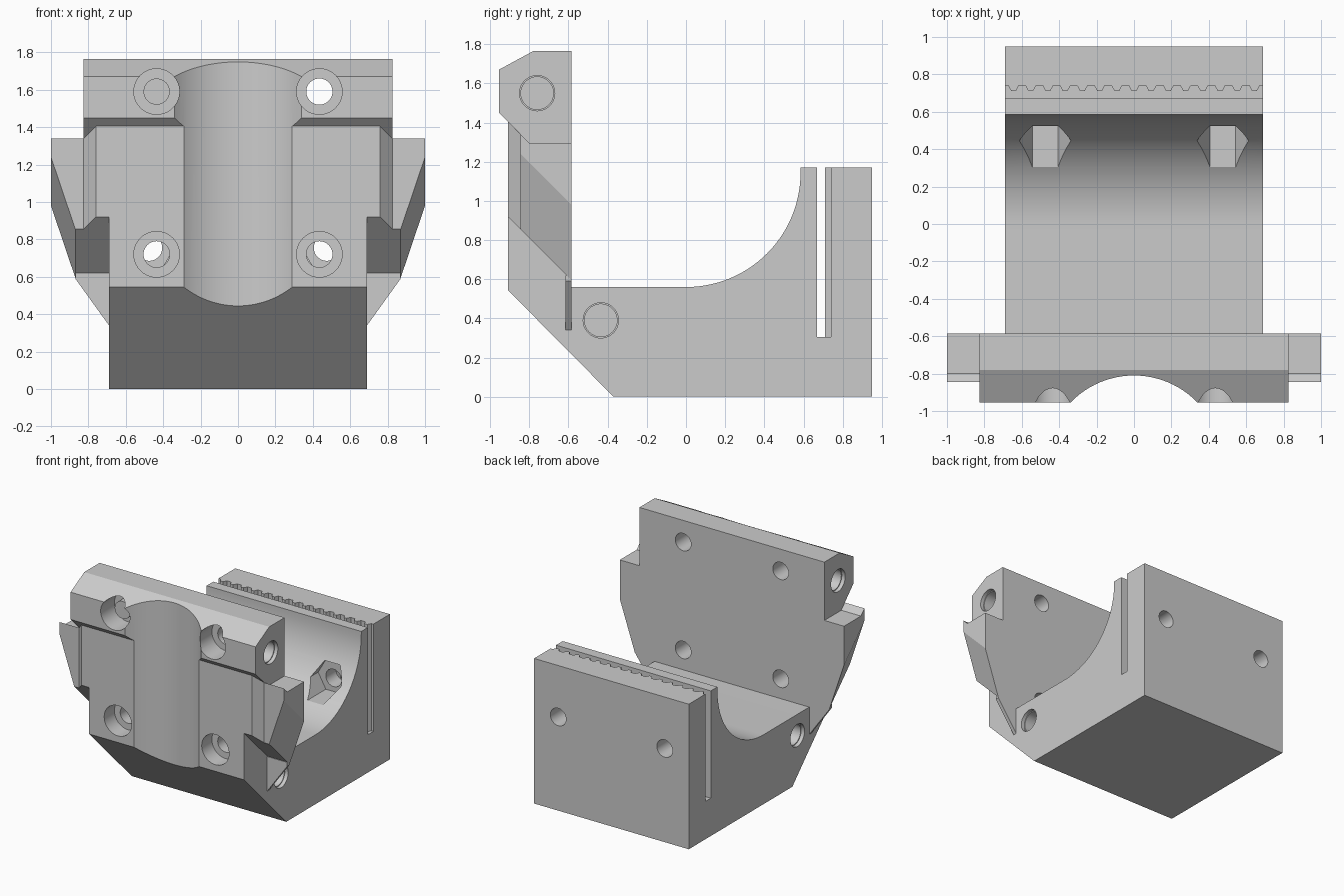
import bpy, bmesh, math
from mathutils import Vector

if "Cube" in bpy.data.objects:
    bpy.data.objects.remove(bpy.data.objects["Cube"], do_unlink=True)

grey = bpy.data.materials.new("plastic grey")
grey.use_nodes = True
COLOUR = (0.6, 0.6, 0.6, 1)
grey.diffuse_color = COLOUR
grey.node_tree.nodes["Principled BSDF"].inputs["Base Color"].default_value = COLOUR


def prism(name, pts, axis, a, b):
    """Extrude a 2D outline along an axis from a to b."""
    def place(p, d):
        return {"x": (d, p[0], p[1]), "y": (p[0], d, p[1]), "z": (p[0], p[1], d)}[axis]
    bm = bmesh.new()
    lo = [bm.verts.new(place(p, a)) for p in pts]
    hi = [bm.verts.new(place(p, b)) for p in pts]
    bm.faces.new(lo)
    bm.faces.new(hi)
    for i in range(len(pts)):
        j = (i + 1) % len(pts)
        bm.faces.new((lo[i], lo[j], hi[j], hi[i]))
    bmesh.ops.recalc_face_normals(bm, faces=bm.faces)
    me = bpy.data.meshes.new(name)
    bm.to_mesh(me)
    bm.free()
    me.materials.append(grey)
    ob = bpy.data.objects.new(name, me)
    bpy.context.collection.objects.link(ob)
    return ob


def slice_off(ob, point, normal):
    """Remove everything on the positive side of a plane and cap it."""
    bm = bmesh.new()
    bm.from_mesh(ob.data)
    res = bmesh.ops.bisect_plane(bm, geom=bm.verts[:] + bm.edges[:] + bm.faces[:],
                                 plane_co=point, plane_no=normal, clear_outer=True)
    edges = [e for e in res["geom_cut"] if isinstance(e, bmesh.types.BMEdge)]
    bmesh.ops.holes_fill(bm, edges=[e for e in edges if e.is_boundary])
    bmesh.ops.recalc_face_normals(bm, faces=bm.faces)
    bm.to_mesh(ob.data)
    bm.free()


def circle(u, v, r, n=40):
    return [(u + r * math.cos(math.tau * i / n), v + r * math.sin(math.tau * i / n))
            for i in range(n)]


def combine(target, tool, operation):
    bpy.context.view_layer.objects.active = target
    mod = target.modifiers.new("bool", 'BOOLEAN')
    mod.operation, mod.solver, mod.object = operation, 'EXACT', tool
    bpy.ops.object.modifier_apply(modifier=mod.name)
    bpy.data.objects.remove(tool, do_unlink=True)


BACK, FRONT, STEP = -0.585, -0.91, -0.845

# Base block with curved floor, rear wall and front plate
R = 0.585
curve = [(R * math.cos(t), 1.145 - R * math.sin(t))
         for t in (math.pi / 2 * i / 28 for i in range(29))]
body = prism("carriage_body",
             [(-0.37, 0), (0.95, 0), (0.95, 1.17), (R, 1.17)] + curve
             + [(BACK, 0.56), (BACK, 1.6), (FRONT, 1.6), (FRONT, 0.545)], "x", -0.69, 0.69)

# Front plate widening, with chamfered vertical edges
plate = prism("plate", [(BACK, 1.6), (FRONT, 1.6), (FRONT, 0.92), (BACK, 0.595)],
              "x", -0.825, 0.825)
for s in (-1, 1):
    slice_off(plate, (s * 0.76, FRONT, 0), (s, -1, 0))

# Outer wings, tapering toward the bottom
wings = prism("wings", [(BACK, 1.295), (-0.80, 1.295), (STEP, 1.34), (STEP, 0.855),
                        (BACK, 0.595)], "x", -1, 1)
for s in (-1, 1):
    corner = Vector((s, STEP, 1.24))
    normal = (Vector((s, BACK, 0.98)) - corner).cross(Vector((s * 0.87, BACK, 0.595)) - corner)
    slice_off(wings, corner, normal if normal.x * s > 0 else -normal)

# Top bar with bevelled front
bar = prism("top_bar", [(BACK, 1.765), (-0.78, 1.765), (-0.955, 1.67), (-0.955, 1.45),
                        (-0.80, 1.295), (BACK, 1.295)], "x", -0.825, 0.825)

for part in (plate, wings, bar):
    combine(body, part, 'UNION')

# Thin gusset fins under the wings
for s in (-1, 1):
    fin = prism("fin", [(s * x, z) for x, z in ((0.6, 0.34), (0.69, 0.34), (0.87, 0.59),
                                                (0.87, 0.62), (0.6, 0.62))], "y", -0.615, BACK)
    combine(body, fin, 'UNION')


def cut(pts, axis, a, b):
    combine(body, prism("cutter", pts, axis, a, b), 'DIFFERENCE')


# Round vertical channel in the front
cut(circle(0, -1.281, 0.471, 96), "z", -0.2, 2)

# Belt slot with toothed rear side
teeth = []
for i in range(16):
    x = -0.69 + 0.092 * i
    teeth += [(x - 0.034, 0.71), (x - 0.018, 0.74), (x + 0.018, 0.74), (x + 0.034, 0.71)]
cut([(-0.8, 0.67), (-0.8, 0.71)] + teeth + [(0.8, 0.71), (0.8, 0.67)], "z", 0.305, 1.3)

for s in (-1, 1):
    # Counterbored screw holes through the front plate
    for z in (1.59, 0.72):
        cut(circle(s * 0.435, z, 0.122), "y", -1.1, -0.78)
        cut(circle(s * 0.435, z, 0.07), "y", -0.85, -0.5)
    # Hex nut pockets and screw holes in the rear wall
    cut(circle(s * 0.475, 0.765, 0.138, 6), "y", 0.05, 0.54)
    cut(circle(s * 0.475, 0.755, 0.07), "y", 0.5, 1.1)
    # Blind side holes with a shallow lip
    for y, z, edge in ((-0.76, 1.55, 0.825), (-0.435, 0.39, 0.69)):
        cut(circle(y, z, 0.09), "x", s * (edge - 0.03), s * (edge + 0.3))
        cut(circle(y, z, 0.083), "x", s * (edge - 0.2), s * (edge + 0.3))

# Smooth the round surfaces, keep the edges crisp
bpy.ops.object.select_all(action='DESELECT')
body.select_set(True)
bpy.context.view_layer.objects.active = body
bpy.ops.object.shade_smooth_by_angle(angle=math.radians(25))
